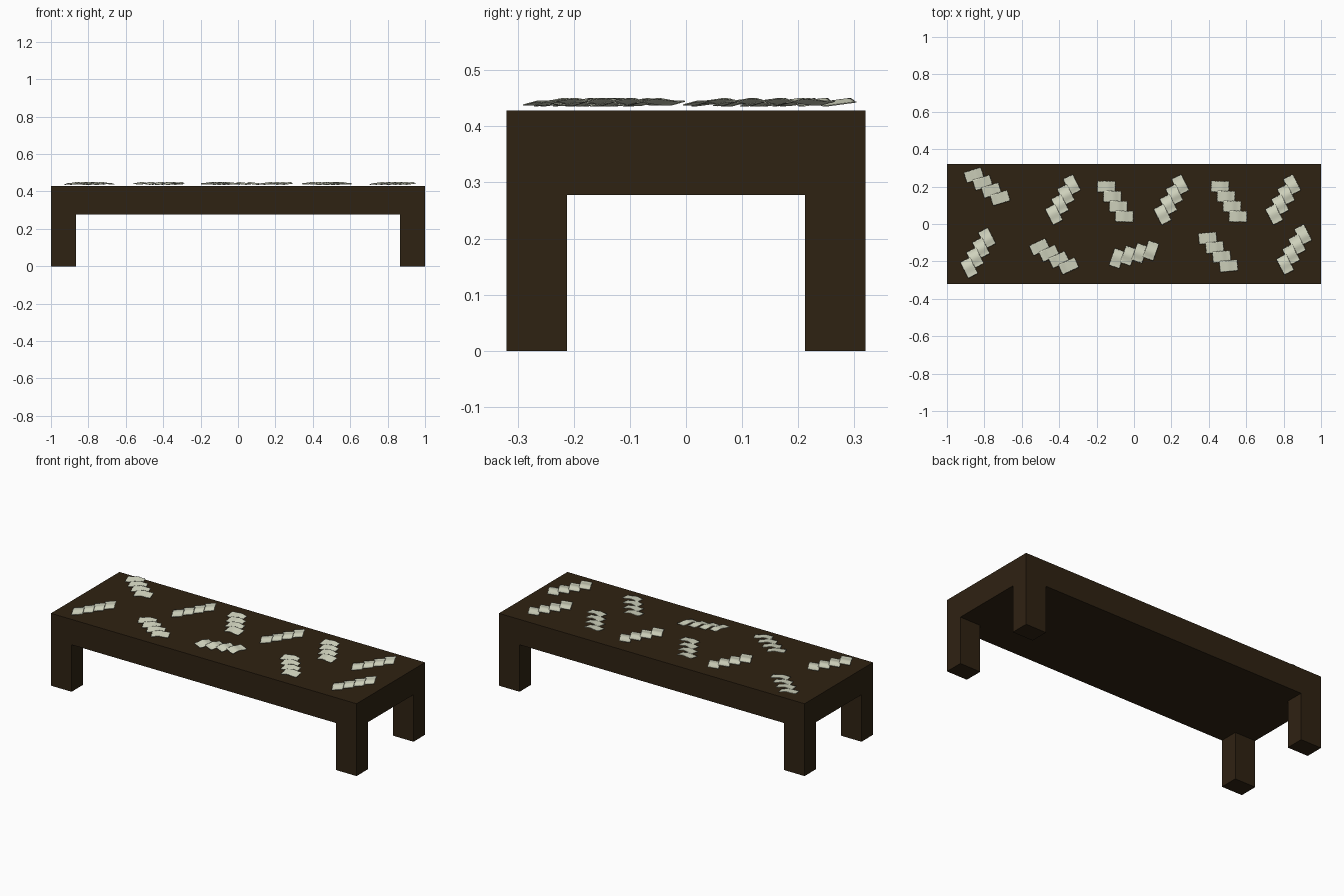
import bpy, bmesh, math
from mathutils import Matrix, Vector

cube = bpy.data.objects.get("Cube")
if cube:
    bpy.data.objects.remove(cube)


def material(name, rgb):
    m = bpy.data.materials.new(name)
    m.use_nodes = True
    m.diffuse_color = (*rgb, 1)
    bsdf = next(n for n in m.node_tree.nodes if n.type == 'BSDF_PRINCIPLED')
    bsdf.inputs["Base Color"].default_value = (*rgb, 1)
    return m


wood = material("dark brown wood", (0.028, 0.016, 0.006))
cream = material("pale cream", (0.68, 0.70, 0.55))


def add_object(name, mesh):
    ob = bpy.data.objects.new(name, mesh)
    bpy.context.collection.objects.link(ob)
    return ob


def box(name, low, high):
    low, high = Vector(low), Vector(high)
    bm = bmesh.new()
    bmesh.ops.create_cube(bm, size=1)
    bmesh.ops.scale(bm, vec=high - low, verts=bm.verts)
    bmesh.ops.translate(bm, vec=(low + high) / 2, verts=bm.verts)
    mesh = bpy.data.meshes.new(name)
    bm.to_mesh(mesh)
    bm.free()
    mesh.materials.append(wood)
    return add_object(name, mesh)


# Table: thick top and four square legs
HALF_X, HALF_Y, TOP, UNDER = 1.0, 0.32, 0.428, 0.278
LEG_X, LEG_Y = 0.135, 0.108
box("table_top", (-HALF_X, -HALF_Y, UNDER), (HALF_X, HALF_Y, TOP))
for sx, side in ((-1, "right"), (1, "left")):
    for sy, end in ((-1, "front"), (1, "back")):
        cx, cy = sx * (HALF_X - LEG_X / 2), sy * (HALF_Y - LEG_Y / 2)
        box(f"{end}_{side}_leg", (cx - LEG_X / 2, cy - LEG_Y / 2, 0),
            (cx + LEG_X / 2, cy + LEG_Y / 2, UNDER))

# Row of four overlapping, gently waved sheets with serrated edges
LENGTH, WIDTH, STEP, SKEW = 0.092, 0.055, 0.062, math.radians(58)
COLS, ROWS, TOOTH = 24, 16, 0.004


def sheet(bm, index):
    made = bmesh.ops.create_grid(bm, x_segments=COLS, y_segments=ROWS, size=0.5)["verts"]
    for v in made:
        u, w = v.co.x, v.co.y
        x, y = u * LENGTH, w * WIDTH
        # push every second border vertex outward
        if abs(u) > 0.499 and round((w + 0.5) * ROWS) % 2:
            x += math.copysign(TOOTH, u)
        if abs(w) > 0.499 and round((u + 0.5) * COLS) % 2:
            y += math.copysign(TOOTH, w)
        wave = 0.0025 * math.cos(u * math.pi * 2) + 0.001 * math.sin(u * 9 + index)
        v.co = (x, y, wave + w * 0.007)
    place = Matrix.Translation(((index - 1.5) * STEP, 0, 0)) @ Matrix.Rotation(SKEW, 4, 'Z')
    bmesh.ops.transform(bm, matrix=place, verts=made)


bm = bmesh.new()
for i in range(4):
    sheet(bm, i)
for f in bm.faces:
    f.smooth = True
row_mesh = bpy.data.meshes.new("sheet_row")
bm.to_mesh(row_mesh)
bm.free()
row_mesh.materials.append(cream)

# Rows scattered over the top: x, y, heading in degrees
rows = [
    (-0.786, 0.20, -41), (-0.38, 0.13, -121), (-0.10, 0.12, -59),
    (0.20, 0.13, -121), (0.508, 0.12, -59), (0.797, 0.13, -121),
    (-0.834, -0.155, -121), (-0.428, -0.174, -33), (0.0, -0.163, 13),
    (0.45, -0.15, -53), (0.856, -0.137, -121),
]
for n, (x, y, heading) in enumerate(rows, 1):
    ob = add_object(f"sheet_row_{n}", row_mesh)
    ob.location = (x, y, TOP + 0.015)
    ob.rotation_euler.z = math.radians(heading)
    thick = ob.modifiers.new("thickness", 'SOLIDIFY')
    thick.thickness = 0.002
    thick.offset = 0
